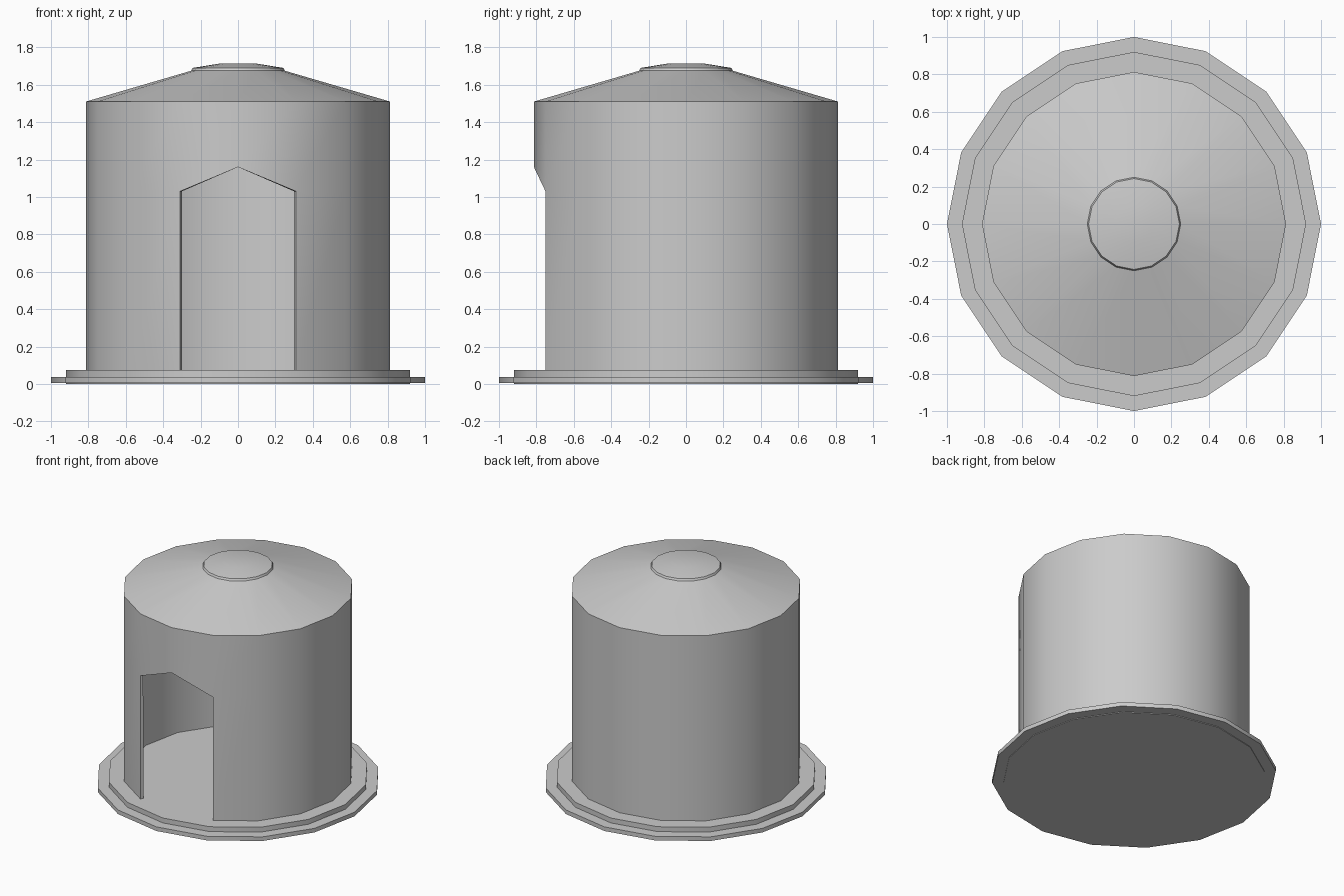
import bpy, bmesh
from math import sin, cos, tau, radians

cube = bpy.data.objects.get("Cube")
if cube:
    bpy.data.objects.remove(cube, do_unlink=True)

SIDES = 16
FRONT = 12            # index of the column corner that faces -y

grey = bpy.data.materials.new("light grey")
grey.use_nodes = True
grey.diffuse_color = (0.6, 0.6, 0.6, 1)
grey.node_tree.nodes["Principled BSDF"].inputs["Base Color"].default_value = (0.6, 0.6, 0.6, 1)


def lathe(name, profile, cap_bottom=True, edit=None, thickness=0):
    """Turn a (radius, height) profile into a many-sided round part."""
    bm = bmesh.new()
    rings = [[bm.verts.new((r * cos(tau * i / SIDES), r * sin(tau * i / SIDES), z))
              for i in range(SIDES)] for r, z in profile]
    for low, high in zip(rings, rings[1:]):
        for i in range(SIDES):
            j = (i + 1) % SIDES
            bm.faces.new((low[i], low[j], high[j], high[i]))
    bm.faces.new(rings[-1])
    if cap_bottom:
        bm.faces.new(rings[0][::-1])
    if edit:
        edit(bm, rings)
    mesh = bpy.data.meshes.new(name)
    bm.to_mesh(mesh)
    bm.free()
    mesh.materials.append(grey)
    ob = bpy.data.objects.new(name, mesh)
    bpy.context.collection.objects.link(ob)
    bpy.ops.object.select_all(action='DESELECT')
    ob.select_set(True)
    bpy.context.view_layer.objects.active = ob
    if thickness:
        shell = ob.modifiers.new("shell", 'SOLIDIFY')
        shell.thickness = thickness
        shell.offset = -1
        shell.use_even_offset = True
        bpy.ops.object.modifier_apply(modifier=shell.name)
    bpy.ops.object.shade_smooth_by_angle(angle=radians(30))
    return ob


def cut_doorway(bm, rings):
    """Open the two front panels and raise the middle into a gable."""
    low, high = rings[0], rings[1]
    high[FRONT].co.z = 1.16
    doomed = [f for f in low[FRONT].link_faces if high[FRONT] in f.verts]
    bmesh.ops.delete(bm, geom=doomed, context='FACES')


# stepped base
lathe("outer_step", [(1.0, 0.005), (1.0, 0.037)])
lathe("floor_slab", [(0.92, 0.0), (0.92, 0.075)])

# thin walls with the doorway
def open_top(bm, rings):
    cut_doorway(bm, rings)
    top = [f for f in bm.faces if len(f.verts) == SIDES]
    bmesh.ops.delete(bm, geom=top, context='FACES_ONLY')


lathe("round_wall", [(0.813, 0.075), (0.813, 1.03), (0.813, 1.51)],
      cap_bottom=False, edit=open_top, thickness=0.022)

# shallow cone roof with a small raised cap
lathe("roof", [(0.813, 1.51), (0.25, 1.675), (0.243, 1.69), (0.1, 1.713)],
      cap_bottom=False, thickness=0.012)
